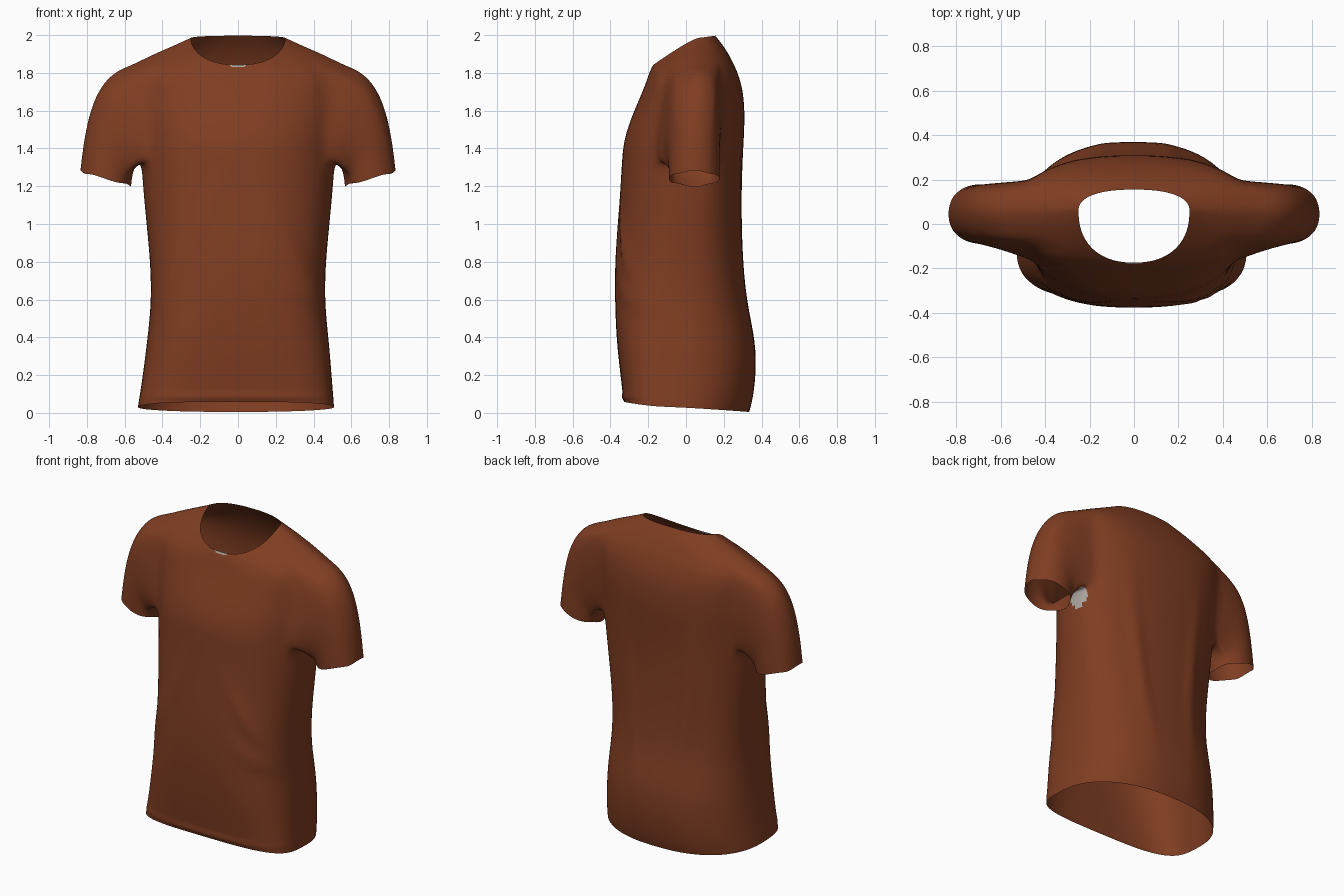
import bpy, bmesh, math
from mathutils import Vector

if "Cube" in bpy.data.objects:
    bpy.data.objects.remove(bpy.data.objects["Cube"])

def material(name, col):
    m = bpy.data.materials.new(name)
    m.diffuse_color = (*col, 1)
    m.use_nodes = True
    m.node_tree.nodes["Principled BSDF"].inputs["Base Color"].default_value = m.diffuse_color
    return m

N = 48      # columns around the torso
H = 4       # half width of an armhole, in columns

# torso rings: half width, front y, back y, z at side, z at front, z at back
RINGS = [
    (.520, -.328, .335, .030, .058, .005),
    (.515, -.335, .352, .075, .095, .060),
    (.500, -.347, .372, .20, .20, .20),
    (.482, -.368, .370, .38, .38, .38),
    (.460, -.376, .325, .57, .57, .57),
    (.463, -.378, .303, .78, .78, .78),
    (.485, -.362, .295, 1.0, 1.0, 1.0),
    (.503, -.347, .295, 1.19, 1.19, 1.19),
    (.508, -.338, .300, 1.33, 1.33, 1.33),
    (.510, -.332, .305, 1.43, 1.43, 1.43),
    (.520, -.296, .312, 1.56, 1.55, 1.56),
    (.540, -.248, .305, 1.70, 1.66, 1.70),
    (.560, -.215, .275, 1.845, 1.74, 1.80),
    (.450, -.198, .242, 1.90, 1.79, 1.87),
    (.345, -.186, .205, 1.943, 1.82, 1.935),
    (.250, -.174, .155, 1.985, 1.842, 1.997),
]
ARM_LO, ARM_HI = 8, 12     # rings bounding the armholes

def ring_point(ring, j):
    hw, yf, yb, zs, zf, zb = ring
    t = 2 * math.pi * j / N
    c, s = math.cos(t), math.sin(t)
    # boxy front at the hem, rounder at the chest
    n = 2.35 if s > 0 else 2.3 + 1.3 * max(0, 1 - zs / 1.1)
    yc = -.06 + .12 * min(1, zs / 1.7)
    x = hw * math.copysign(abs(c) ** (2 / n), c)
    k = abs(s) ** (2 / n)
    y = yc + k * ((yb if s > 0 else yf) - yc)
    z = zs + abs(s) * ((zb if s > 0 else zf) - zs)
    return Vector((x - .012 * max(0, 1 - z / .3), y, z))

bm = bmesh.new()
grid = [[bm.verts.new(ring_point(r, j)) for j in range(N)] for r in RINGS]

def in_armhole(i, j):
    return ARM_LO <= i < ARM_HI and any(-H <= d < H for d in
                                        ((j + N // 2) % N - N // 2, j - N // 2))

# torso with two open armholes
for i in range(len(RINGS) - 1):
    for j in range(N):
        if not in_armhole(i, j):
            k = (j + 1) % N
            bm.faces.new((grid[i][j], grid[i][k], grid[i + 1][k], grid[i + 1][j]))

# sleeves: sweep each armhole edge along curved paths down to an oval cuff
def sleeve(col, side, steps=7):
    cols = [(col + side * d) % N for d in range(-H, H + 1)]
    loop = [grid[ARM_LO][c] for c in cols]
    loop += [grid[i][cols[-1]] for i in range(ARM_LO + 1, ARM_HI)]
    loop += [grid[ARM_HI][c] for c in reversed(cols)]
    loop += [grid[i][cols[0]] for i in range(ARM_HI - 1, ARM_LO, -1)]
    prev = loop
    for s in range(1, steps + 1):
        t = s / steps
        cur = []
        for v in loop:
            p0 = v.co
            a = math.atan2((p0.z - 1.58) / .24, (p0.y - .03) / .18)
            p1 = Vector((side * (.70 + .135 * math.sin(a)),
                         .045 + .14 * math.cos(a),
                         1.24 + .04 * math.sin(a) + .006 * math.sin(5 * a)))
            L = (p1 - p0).length
            t0 = Vector((side * 1.0, 0, -.2)) * L
            t1 = Vector((side * .13, 0, -1.3)) * L
            cur.append(bm.verts.new(
                p0 * (2*t**3 - 3*t*t + 1) + t0 * (t**3 - 2*t*t + t)
                + p1 * (3*t*t - 2*t**3) + t1 * (t**3 - t*t)))
        for q in range(len(loop)):
            r = (q + 1) % len(loop)
            bm.faces.new((prev[q], prev[r], cur[r], cur[q]))
        prev = cur

sleeve(0, 1)
sleeve(N // 2, -1)
bmesh.ops.delete(bm, geom=[v for v in bm.verts if not v.link_faces], context='VERTS')
# relax the seam between torso and sleeves
seam = [v for v in bm.verts if .44 < abs(v.co.x) < .66 and 1.3 < v.co.z < 1.8 and not v.is_boundary]
for _ in range(2):
    bmesh.ops.smooth_vert(bm, verts=seam, factor=.5, use_axis_x=True, use_axis_y=True, use_axis_z=True)
bmesh.ops.recalc_face_normals(bm, faces=bm.faces)

mesh = bpy.data.meshes.new("tshirt")
bm.to_mesh(mesh)
bm.free()
shirt = bpy.data.objects.new("tshirt", mesh)
bpy.context.collection.objects.link(shirt)
bpy.context.view_layer.objects.active = shirt
shirt.select_set(True)
sub = shirt.modifiers.new("smooth_cloth", 'SUBSURF')
sub.levels = 2
bpy.ops.object.modifier_apply(modifier=sub.name)

# soft folds: (x, z, direction x, direction z, length, width, height, front -1 / back 1)
FOLDS = [
    (.30, .85, .5, -.8, .25, .035, .014, -1), (.36, .62, .8, -.5, .15, .035, .016, -1),
    (-.40, .65, -.25, -.9, .22, .035, .016, -1), (-.20, 1.0, -.4, -.9, .3, .05, .008, -1),
    (.20, .9, .1, 1, .5, .05, .012, 1), (-.20, .9, -.1, 1, .5, .05, .012, 1),
    (0, .085, 1, 0, .5, .015, .008, -1),
]
for v in mesh.vertices:
    x, y, z = v.co
    for fx, fz, dx, dz, ln, wd, ht, side in FOLDS:
        if y * side > .03:
            m = math.hypot(dx, dz)
            u = ((x - fx) * dx + (z - fz) * dz) / m
            w = ((x - fx) * dz - (z - fz) * dx) / m
            v.co.y += side * ht * math.exp(-(u / ln) ** 2 - (w / wd) ** 2) * min(1, (y * side - .03) / .05)

# colours: brown cloth, with a pale spot under one arm and at the collar front
mesh.materials.append(material("brown_cloth", (.215, .047, .016)))
mesh.materials.append(material("pale_grey", (.42, .38, .36)))
for f in mesh.polygons:
    c = f.center
    arm = .45 < c.x < .54 and ((c.y - .085) / .065) ** 2 + ((c.z - 1.30) / .08) ** 2 < 1
    collar = abs(c.x) < .04 and c.y < -.1 and c.z > 1.831
    f.material_index = 1 if arm or collar else 0
bpy.ops.object.shade_smooth()
